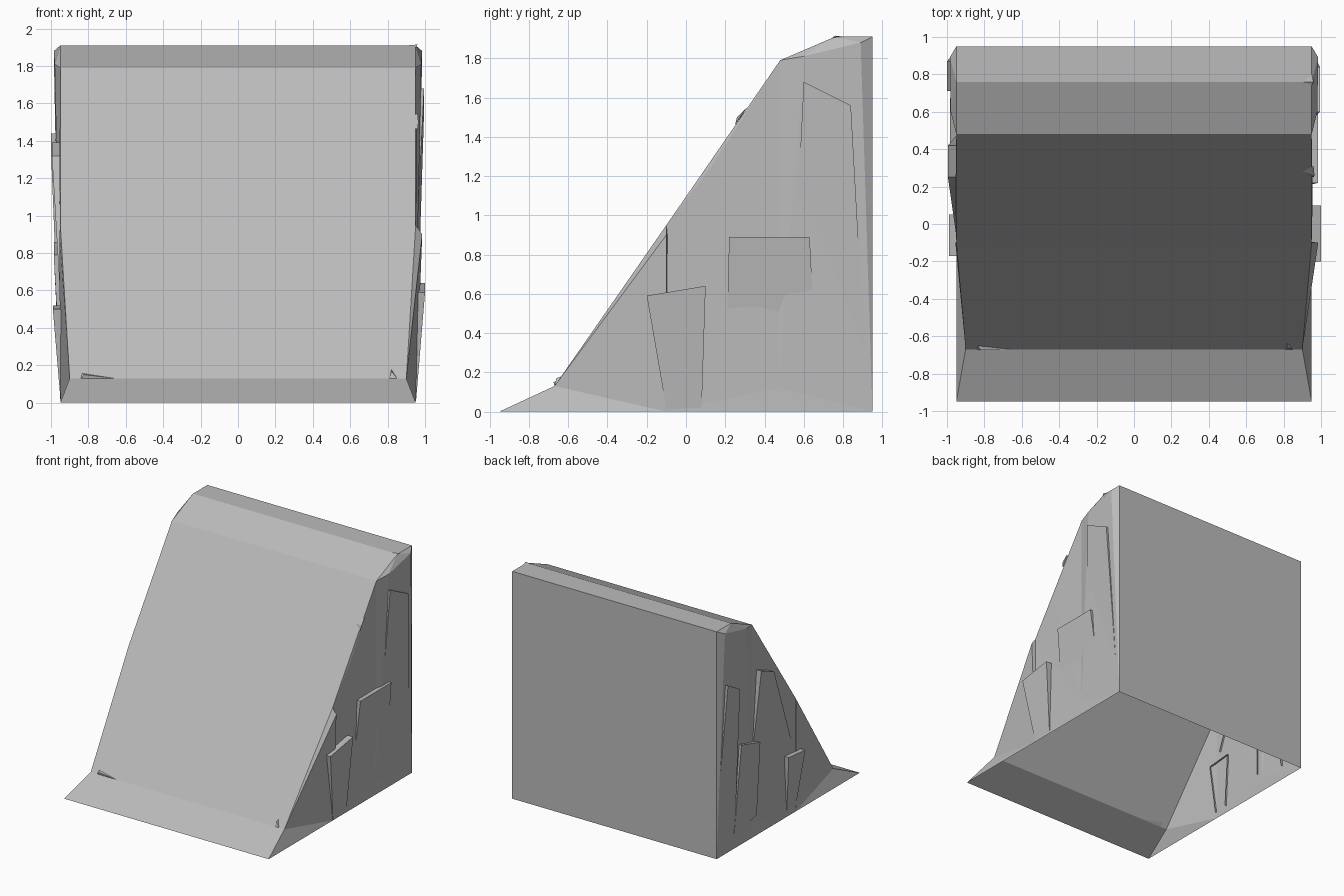
import bpy, bmesh
from mathutils import Vector

if "Cube" in bpy.data.objects:
    bpy.data.objects.remove(bpy.data.objects["Cube"], do_unlink=True)

stone = bpy.data.materials.new("grey_stone")
stone.use_nodes = True
grey = (0.5, 0.5, 0.5, 1)
stone.diffuse_color = grey
stone.node_tree.nodes["Principled BSDF"].inputs["Base Color"].default_value = grey


def build(name, faces, flip=False):
    """Make a flat-shaded object from faces given as corner lists."""
    bm = bmesh.new()
    for corners in faces:
        pts = corners[::-1] if flip else corners
        bm.faces.new([bm.verts.new(p) for p in pts])
    bmesh.ops.remove_doubles(bm, verts=bm.verts, dist=0.0005)
    mesh = bpy.data.meshes.new(name)
    bm.to_mesh(mesh)
    bm.free()
    mesh.materials.append(stone)
    ob = bpy.data.objects.new(name, mesh)
    bpy.context.collection.objects.link(ob)
    return ob


# Sloping shell: front lip, main ramp, top bevel, flat crest and back (open below)
profile = [(.95, -.95, 0), (.9, -.67, .13), (.95, -.1, .95), (.95, .48, 1.79),
           (.95, .76, 1.91), (.95, .95, 1.91), (.95, .95, 0)]
shell = []
for (x0, y0, z0), (x1, y1, z1) in zip(profile, profile[1:]):
    shell.append([(-x0, y0, z0), (x0, y0, z0), (x1, y1, z1), (-x1, y1, z1)])
build("ramp_shell", shell)

# Rough side walls: corner points for one side, mirrored for the other
front, toe, rim, shoulder, crest, top, heel = profile
foot, dip = (.95, -.1, 0), (.945, .47, .12)
bump, brow, corner = (.955, .13, 1.25), (.98, .6, 1.81), (.985, .89, 1.88)


def wall(name, s, bulge):
    ridge = (bulge, -.1, .9)
    outline = [foot, ridge, rim, bump, shoulder, brow, corner, heel]
    tris = [(front, foot, toe), (foot, heel, dip), (toe, foot, ridge),
            (toe, ridge, rim), (brow, corner, crest), (shoulder, brow, crest),
            (corner, top, crest), (corner, heel, top), (bump, shoulder, rim)]
    back_of_ridge = (.95, -.095, .9)
    outline[1] = back_of_ridge
    tris += [(dip, b, a) for a, b in zip(outline, outline[1:])]
    tris += [(foot, back_of_ridge, ridge), (ridge, back_of_ridge, rim)]
    build(name, [[(s * x, y, z) for x, y, z in t] for t in tris], s < 0)


wall("left_wall", 1, .985)
wall("right_wall", -1, .955)


# Leaning slabs: outer face as (y, z) pairs, proud at the top, flush at the foot
def slab(name, s, proud, front_top, back_top, back_foot, front_foot, flush=.952):
    yz = [front_top, back_top, back_foot, front_foot]
    outer = [(s * x, *p) for x, p in zip((proud, proud, flush, flush), yz)]
    inner = [(s * .935, *p) for p in yz]
    faces = [outer[::-1]]
    for i in (3, 0, 1):
        j = (i + 1) % 4
        faces.append([outer[i], outer[j], inner[j], inner[i]])
    build(name, faces, s < 0)


slab("left_low_slab", 1, 1.0, (-.2, .59), (.1, .64), (.08, .02), (-.1, .01))
slab("left_middle_slab", 1, .985, (.22, .89), (.63, .89), (.65, .5), (.21, .5), .945)
slab("left_tall_slab", 1, .995, (.6, 1.68), (.84, 1.56), (.91, .3), (.56, .88), .955)
slab("right_tall_slab", -1, 1.0, (.71, 1.35), (.87, 1.44), (.93, .5), (.71, .15))
slab("right_middle_slab", -1, .985, (.42, .79), (.67, .86), (.72, .12), (.42, .17))
slab("right_upper_slab", -1, .995, (.25, 1.32), (.42, 1.39), (.47, .75), (-.05, .59))
slab("right_low_slab", -1, .99, (-.17, .5), (.05, .52), (.02, .06), (-.1, .05))


# Small stone chips along the edges of the ramp
def chip(name, a, b, c, tip):
    pts = [Vector(p) for p in (a, b, c, tip)]
    build(name, [[pts[i] for i in t] for t in ((0, 1, 3), (1, 2, 3), (2, 0, 3), (0, 2, 1))])


chip("toe_chip", (-.84, -.67, .13), (-.66, -.67, .13), (-.84, -.64, .16), (-.82, -.675, .15))
chip("toe_corner_chip", (.81, -.67, .13), (.85, -.67, .13), (.82, -.63, .18), (.82, -.66, .17))
chip("edge_chip", (.9, .28, 1.5), (.96, .25, 1.46), (.96, .31, 1.55), (.965, .26, 1.5))
chip("crest_chip", (.9, .76, 1.91), (.95, .74, 1.9), (.95, .8, 1.91), (.96, .76, 1.915))
